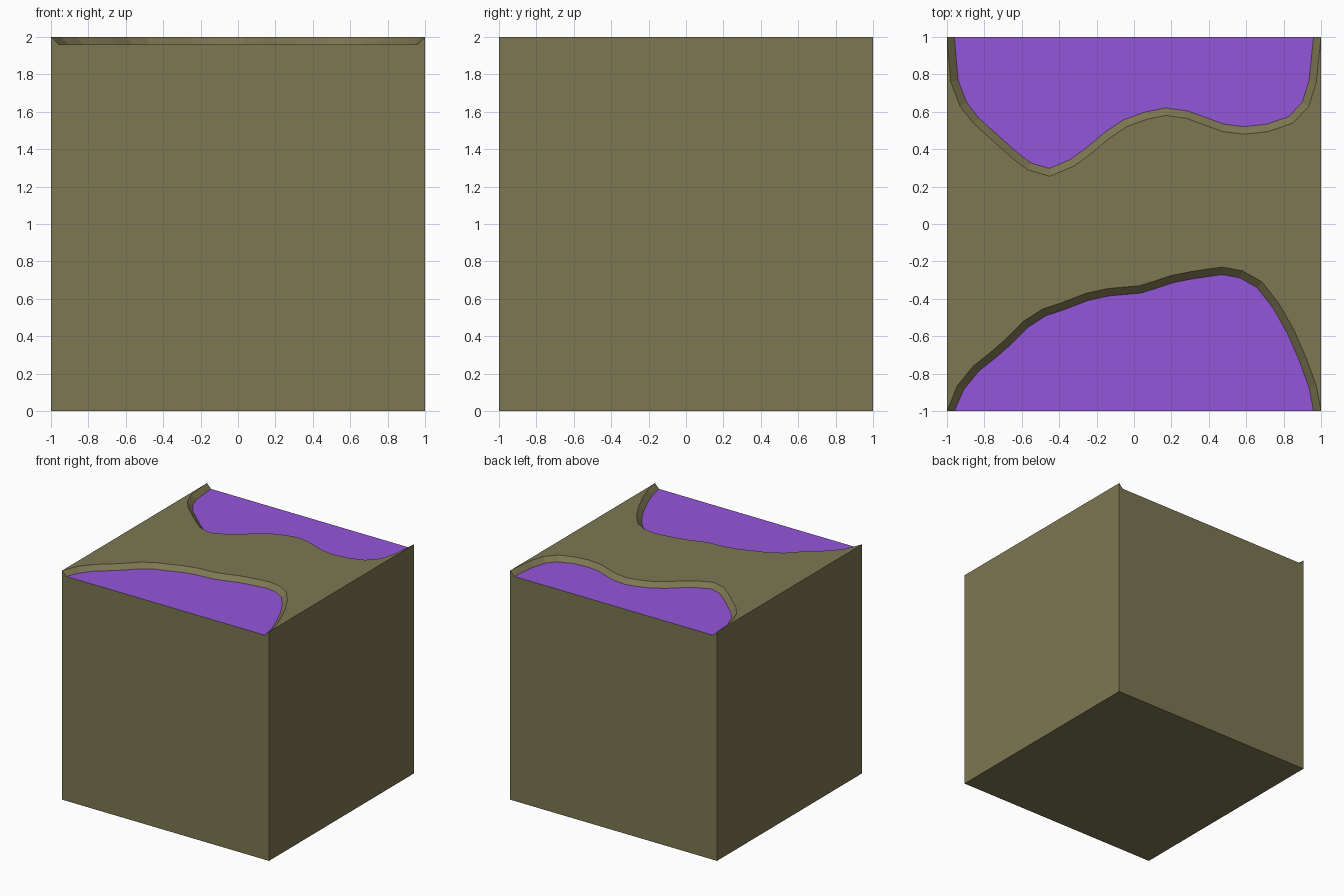
import bpy, bmesh
from mathutils import Vector

if "Cube" in bpy.data.objects:
    bpy.data.objects.remove(bpy.data.objects["Cube"])

TOP, POOL, BANK = 2.0, 1.96, 0.04

# Shorelines, left to right, as seen from above
back_shore = [(-1, 1), (-.98, .76), (-.93, .63), (-.86, .54), (-.76, .45), (-.66, .36),
              (-.57, .29), (-.45, .255), (-.32, .31), (-.225, .38), (-.13, .46), (-.04, .52),
              (.07, .56), (.17, .58), (.28, .565), (.375, .53), (.47, .495), (.59, .48),
              (.72, .495), (.85, .54), (.935, .63), (.975, .76), (1, 1)]
front_shore = [(-1, -1), (-.945, -.865), (-.86, -.76), (-.76, -.68), (-.68, -.61), (-.59, -.52),
               (-.49, -.455), (-.385, -.42), (-.255, -.37), (-.14, -.345), (.03, -.33),
               (.11, -.305), (.20, -.275), (.30, -.255), (.47, -.23), (.58, -.25), (.685, -.31),
               (.775, -.425), (.855, -.565), (.92, -.715), (.975, -.865), (1, -1)]


def material(name, rgb):
    lin = [((c / 255 + 0.055) / 1.055) ** 2.4 for c in rgb]
    m = bpy.data.materials.new(name)
    m.diffuse_color = (*lin, 1)
    m.use_nodes = True
    m.node_tree.nodes["Principled BSDF"].inputs["Base Color"].default_value = m.diffuse_color
    return m


def inset(shore, side):
    """Shift a shoreline into its pool; the ends stay on the tile edge."""
    pts = [Vector(p) for p in shore]
    out = [Vector((pts[0].x + BANK, pts[0].y))]
    for a, b, c in zip(pts, pts[1:], pts[2:]):
        n1, n2 = [Vector((-d.y, d.x)).normalized() * side for d in (b - a, c - b)]
        m = (n1 + n2).normalized()
        out.append(b + m * BANK / m.dot(n1))
    out.append(Vector((pts[-1].x - BANK, pts[-1].y)))
    return out


bm = bmesh.new()
base = [bm.verts.new((x, y, 0)) for x, y in ((-1, -1), (1, -1), (1, 1), (-1, 1))]
bm.faces.new(base[::-1])
rims = {}
for side, shore in ((1, back_shore), (-1, front_shore)):
    rim = [bm.verts.new((x, y, TOP)) for x, y in shore]
    low = [bm.verts.new((p.x, p.y, POOL)) for p in inset(shore, side)]
    rims[side] = rim
    # Sloped bank
    for i in range(len(rim) - 1):
        bm.faces.new((rim[i], rim[i + 1], low[i + 1], low[i]))
    # Liquid surface
    bm.faces.new(low).material_index = 1
    # Outer wall below the pool, with the bank's corner tips
    left, right = (base[3], base[2]) if side == 1 else (base[0], base[1])
    bm.faces.new((left, right, rim[-1], low[-1], low[0], rim[0]))

# Ground between the pools and the two plain walls
bm.faces.new(rims[-1] + rims[1][::-1])
bm.faces.new((base[0], base[3], rims[1][0], rims[-1][0]))
bm.faces.new((base[1], base[2], rims[1][-1], rims[-1][-1]))
bmesh.ops.recalc_face_normals(bm, faces=bm.faces)
bmesh.ops.triangulate(bm, faces=[f for f in bm.faces if len(f.verts) > 4])

mesh = bpy.data.meshes.new("ground_tile")
bm.to_mesh(mesh)
bm.free()
mesh.materials.append(material("olive earth", (125, 119, 82)))
mesh.materials.append(material("purple liquid", (148, 86, 218)))
tile = bpy.data.objects.new("ground_tile", mesh)
bpy.context.collection.objects.link(tile)
